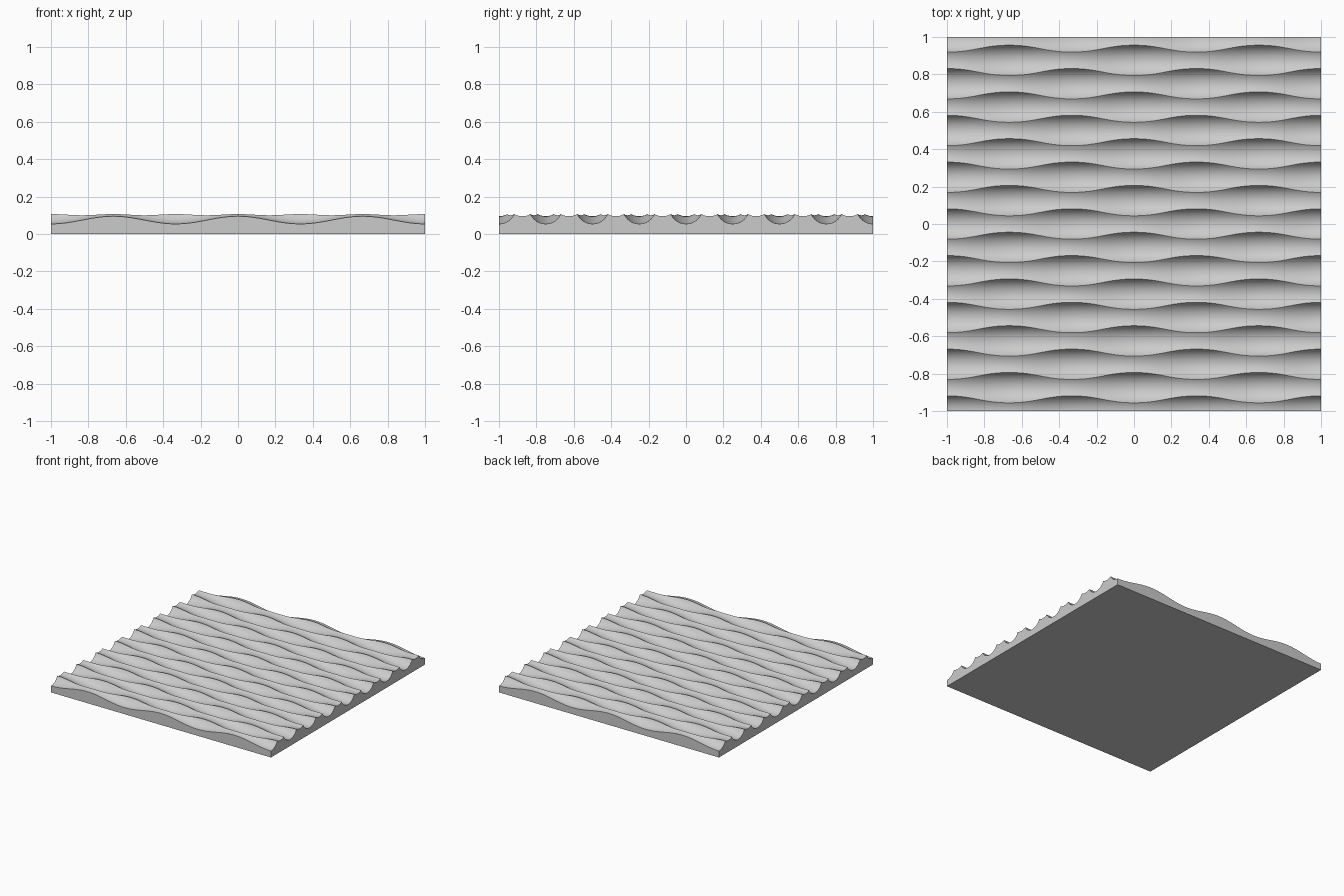
import bpy, bmesh, math

if "Cube" in bpy.data.objects:
    bpy.data.objects.remove(bpy.data.objects["Cube"])

R = 0.089        # gouge radius
S = 0.125        # groove spacing
MID, AMP = 0.163, 0.0205   # gouge axis height and its wave
NX, SEG = 120, 12
HALF = 8         # grooves run from -HALF to +HALF


def axis_height(k, x):
    """Height of the gouge axis for groove k; neighbours are in opposite phase."""
    return MID + AMP * (-1) ** k * math.cos(3 * math.pi * x)


def ridge_y(k, x):
    """Where groove k meets groove k + 1 (lower crossing of the two circles)."""
    dz = axis_height(k + 1, x) - axis_height(k, x)
    d = math.hypot(S, dz)
    return k * S + S / 2 + math.sqrt(R * R - d * d / 4) * dz / d


def section(x):
    """Carved profile across the panel at x."""
    pts = []
    for k in range(-HALF, HALF + 1):
        lo = max(-1.0, ridge_y(k - 1, x))
        hi = min(1.0, ridge_y(k, x))
        a0, a1 = (math.asin((y - k * S) / R) for y in (lo, hi))
        for i in range(SEG + (k == HALF)):
            a = a0 + (a1 - a0) * i / SEG
            pts.append((x, k * S + R * math.sin(a), axis_height(k, x) - R * math.cos(a)))
    return pts


# carved top surface
bm = bmesh.new()
rows = [[bm.verts.new(p) for p in section(-1 + 2 * i / NX)] for i in range(NX + 1)]
for a, b in zip(rows, rows[1:]):
    for j in range(len(a) - 1):
        bm.faces.new((a[j], b[j], b[j + 1], a[j + 1]))

# side walls and flat underside
rim = [e for e in bm.edges if e.is_boundary]
new = bmesh.ops.extrude_edge_only(bm, edges=rim)["geom"]
for v in new:
    if isinstance(v, bmesh.types.BMVert):
        v.co.z = 0
base = [e for e in new if isinstance(e, bmesh.types.BMEdge) and all(v.co.z == 0 for v in e.verts)]
bmesh.ops.contextual_create(bm, geom=base)
bmesh.ops.recalc_face_normals(bm, faces=bm.faces)

mesh = bpy.data.meshes.new("wave_panel")
bm.to_mesh(mesh)
bm.free()
panel = bpy.data.objects.new("wave_panel", mesh)
bpy.context.collection.objects.link(panel)
bpy.context.view_layer.objects.active = panel
panel.select_set(True)
bpy.ops.object.shade_smooth_by_angle(angle=math.radians(30))
